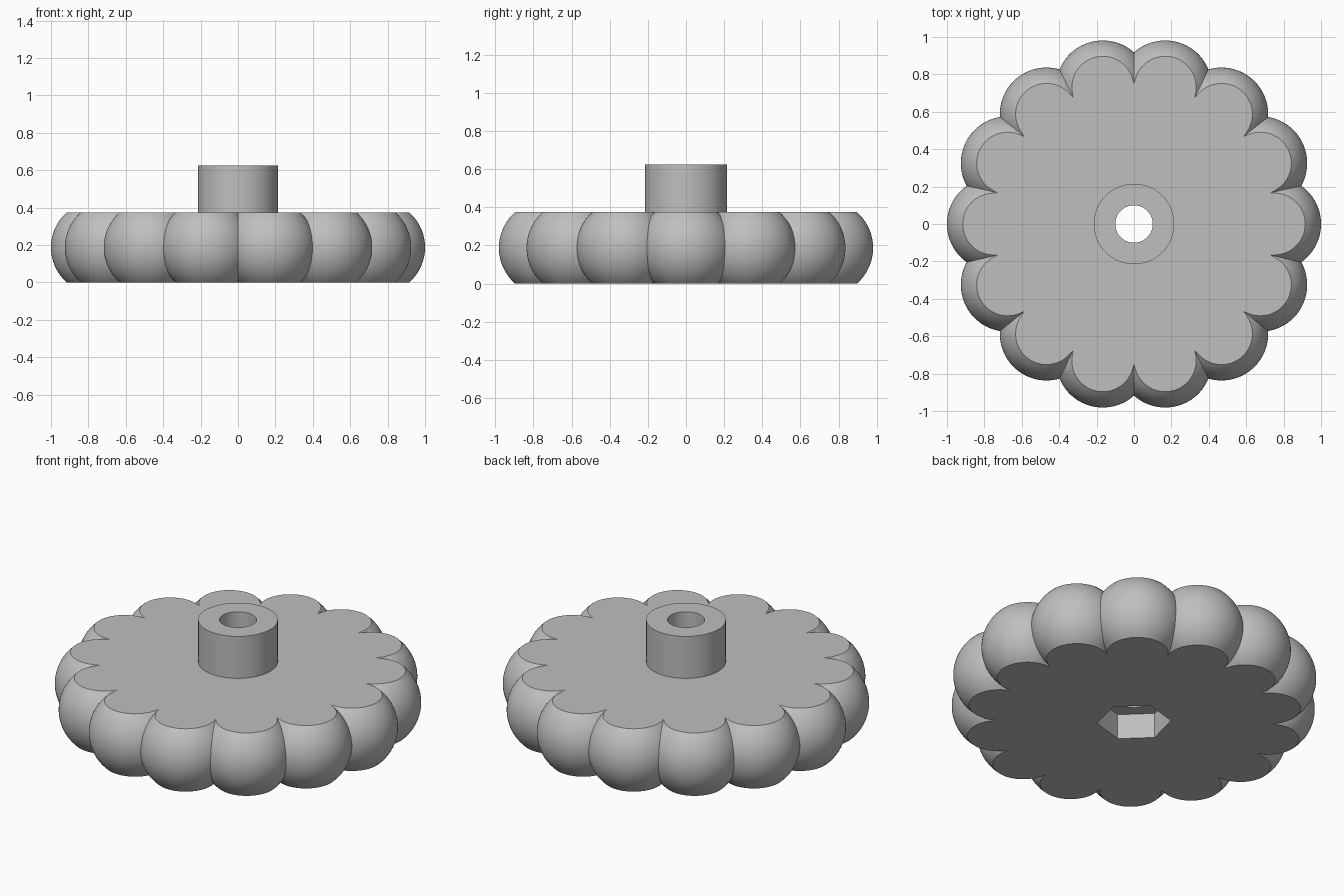
import bpy
import bmesh
from math import cos, sin, pi, sqrt, radians

cube = bpy.data.objects.get("Cube")
if cube:
    bpy.data.objects.remove(cube, do_unlink=True)

LOBES, PER_LOBE, LAYERS = 14, 48, 24
N = LOBES * PER_LOBE
HEIGHT, TOP = 0.375, 0.625        # head thickness, hub top
CENTRE, BALL = 0.75, 0.25         # lobe ball position and radius
HUB, BORE = 0.215, 0.10
POCKET, HEX = 0.15, 0.20          # nut pocket depth and corner radius
HEX_TURN = 2 * pi * 30 / N        # keeps the corners on a ring sample

grey = bpy.data.materials.new("grey plastic")
grey.use_nodes = True
colour = (0.52, 0.52, 0.52, 1)
grey.diffuse_color = colour
grey.node_tree.nodes["Principled BSDF"].inputs["Base Color"].default_value = colour


def circle(r):
    return lambda a: r


def hexagon(a):
    t = (a - HEX_TURN) % (pi / 3) - pi / 6
    return HEX * cos(pi / 6) / cos(t)


def scallop(z):
    """Outline of the ring of balls, with a plain disc behind them."""
    rho = sqrt(BALL ** 2 - (z - HEIGHT / 2) ** 2)
    step = 2 * pi / LOBES

    def radius(a):
        t = (a + step / 2) % step - step / 2
        under = rho ** 2 - (CENTRE * sin(t)) ** 2
        return max(CENTRE, CENTRE * cos(t) + sqrt(under)) if under > 0 else CENTRE
    return radius


def loft(name, rings):
    """Skin a list of (radius function, height) rings."""
    bm = bmesh.new()
    rows = []
    for radius, z in rings:
        row = []
        for i in range(N):
            a = 2 * pi * i / N
            r = radius(a)
            row.append(bm.verts.new((r * cos(a), r * sin(a), z)))
        rows.append(row)
    for low, high in zip(rows, rows[1:]):
        for i in range(N):
            j = (i + 1) % N
            bm.faces.new((low[i], low[j], high[j], high[i]))
    mesh = bpy.data.meshes.new(name)
    bm.to_mesh(mesh)
    bm.free()
    mesh.materials.append(grey)
    obj = bpy.data.objects.new(name, mesh)
    bpy.context.collection.objects.link(obj)
    bpy.ops.object.select_all(action="DESELECT")
    obj.select_set(True)
    bpy.context.view_layer.objects.active = obj
    bpy.ops.object.shade_smooth_by_angle(angle=radians(25))
    return obj


# Scalloped head with the hexagonal nut pocket underneath
heights = [HEIGHT * k / LAYERS for k in range(LAYERS + 1)]
loft("scalloped_head",
     [(circle(BORE), POCKET), (hexagon, POCKET), (hexagon, 0)]
     + [(scallop(z), z) for z in heights]
     + [(circle(HUB), HEIGHT)])

# Hub with the through bore
loft("hub", [(circle(HUB), HEIGHT), (circle(HUB), TOP),
             (circle(BORE), TOP), (circle(BORE), POCKET)])
